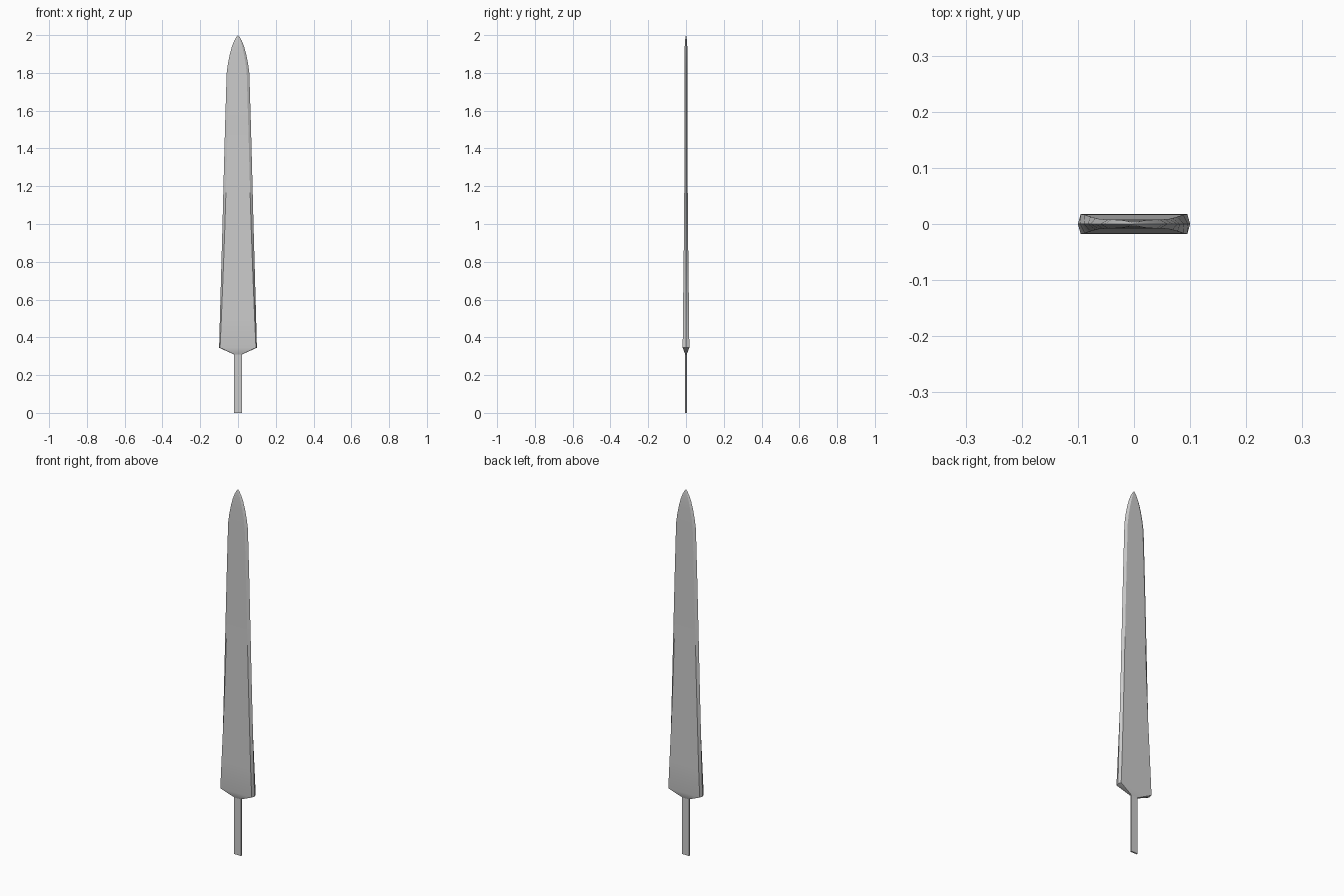
import bpy, bmesh

if "Cube" in bpy.data.objects:
    bpy.data.objects.remove(bpy.data.objects["Cube"])


def loft(name, stations, tip=None):
    """Skin six-sided sections given as (z, half width, half thickness, edge bevel)."""
    bm = bmesh.new()
    rings = []
    for z, w, t, b in stations:
        section = [(w, 0), (w - b, t), (-w + b, t), (-w, 0), (-w + b, -t), (w - b, -t)]
        rings.append([bm.verts.new((x, y, z)) for x, y in section])
    for lo, hi in zip(rings, rings[1:]):
        for i in range(6):
            j = (i + 1) % 6
            bm.faces.new((lo[i], lo[j], hi[j], hi[i]))
    bm.faces.new(rings[0][::-1])
    if tip is None:
        bm.faces.new(rings[-1])
    else:
        point = bm.verts.new((0, 0, tip))
        for i in range(6):
            bm.faces.new((rings[-1][i], rings[-1][(i + 1) % 6], point))
    bmesh.ops.recalc_face_normals(bm, faces=bm.faces)
    mesh = bpy.data.meshes.new(name)
    bm.to_mesh(mesh)
    bm.free()
    obj = bpy.data.objects.new(name, mesh)
    bpy.context.collection.objects.link(obj)
    bpy.ops.object.select_all(action='DESELECT')
    obj.select_set(True)
    bpy.context.view_layer.objects.active = obj
    bpy.ops.object.shade_smooth_by_angle(angle=0.52)
    return obj


# Blade: sloped shoulders, long taper, curved point
loft("blade", [
    (0.31, 0.022, 0.004, 0.002),
    (0.345, 0.100, 0.0175, 0.005),
    (0.50, 0.096, 0.0165, 0.008),
    (0.75, 0.089, 0.0130, 0.011),
    (1.00, 0.082, 0.0105, 0.013),
    (1.20, 0.077, 0.0090, 0.014),
    (1.50, 0.069, 0.0085, 0.014),
    (1.80, 0.060, 0.0080, 0.014),
    (1.85, 0.053, 0.0078, 0.013),
    (1.90, 0.043, 0.0075, 0.012),
    (1.94, 0.032, 0.0068, 0.010),
    (1.97, 0.020, 0.0050, 0.008),
    (1.99, 0.009, 0.0025, 0.004),
], tip=2.0)

# Tang: thin flat bar below the shoulders
loft("tang", [(0.0, 0.022, 0.004, 0.002), (0.312, 0.022, 0.004, 0.002)])
